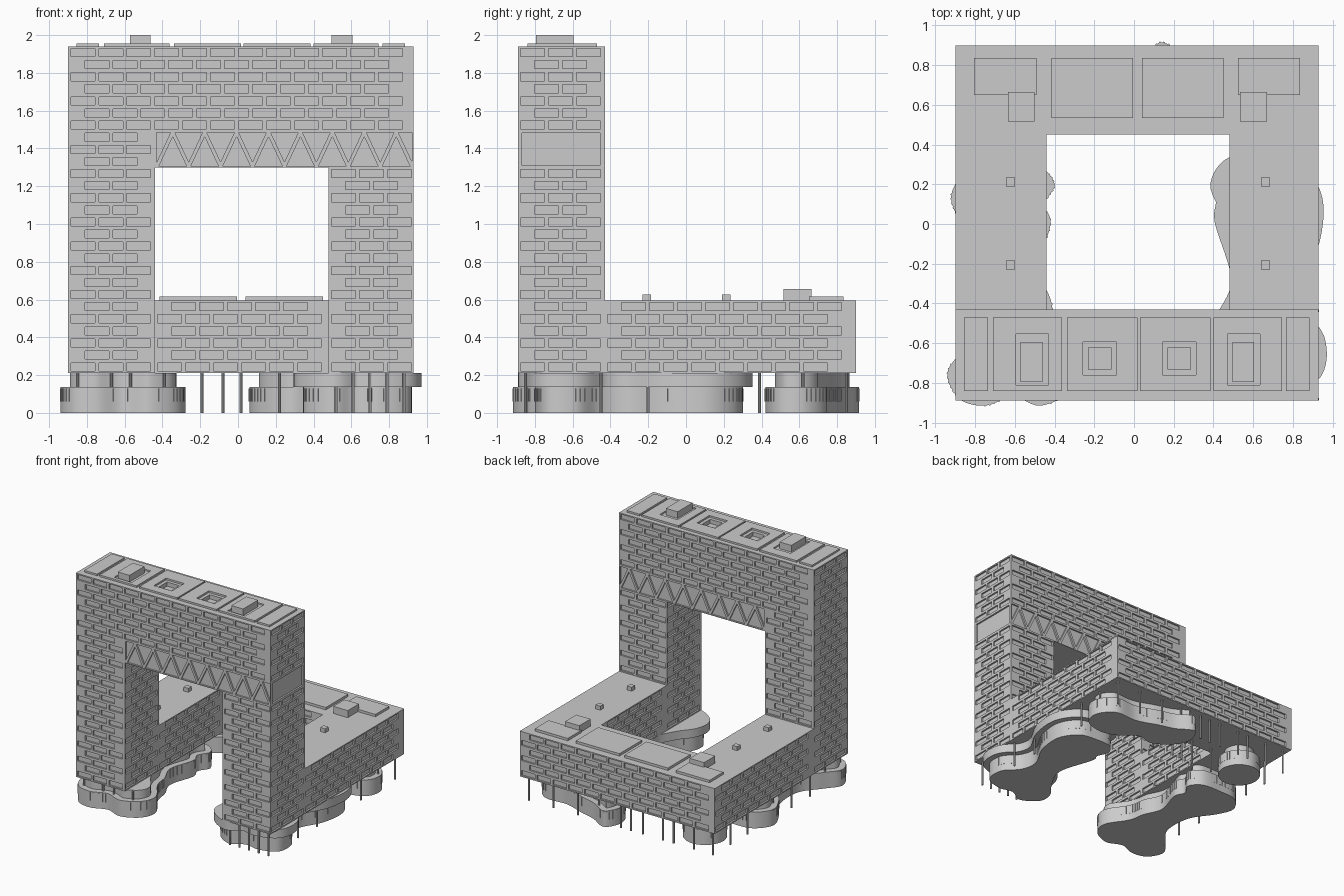
import bpy, bmesh, math
from mathutils import Vector, Matrix

if "Cube" in bpy.data.objects:
    bpy.data.objects.remove(bpy.data.objects["Cube"])

Z0, TOP, ROW = 0.21, 1.94, 1.73 / 27
PITCH, WIN, DEPTH = 0.148, 0.127, 0.014
X0, X1, IX0, IX1 = -0.90, 0.93, -0.44, 0.48
Y0, YT, YC, Y1 = -0.89, -0.43, 0.45, 0.90
ZLOW, ZARCH, ZTRUSS = Z0 + 6 * ROW, Z0 + 17 * ROW, Z0 + 20 * ROW


def finish(bm, name, smooth=False):
    me = bpy.data.meshes.new(name)
    bm.to_mesh(me)
    bm.free()
    ob = bpy.data.objects.new(name, me)
    bpy.context.collection.objects.link(ob)
    if smooth:
        bpy.ops.object.select_all(action='DESELECT')
        ob.select_set(True)
        bpy.context.view_layer.objects.active = ob
        bpy.ops.object.shade_smooth_by_angle(angle=math.radians(35))
    return ob


def face(bm, pts):
    bm.faces.new([bm.verts.new(p) for p in pts])


def flat(bm, x0, x1, y0, y1, z, up=True):
    pts = [(x0, y0, z), (x1, y0, z), (x1, y1, z), (x0, y1, z)]
    face(bm, pts if up else pts[::-1])


def strip(bm, p, q, za, zb, spans, m, depth=DEPTH):
    """Wall strip from p to q (outside on the right) with sunk openings."""
    p, q = Vector((*p, 0)), Vector((*q, 0))
    w = (q - p).length
    u = (q - p) / w
    n = Vector((u.y, -u.x, 0))

    def quad(*c):
        face(bm, [p + u * a + Vector((0, 0, z)) - n * d for a, z, d in c])

    def rect(a, b, z, t, d=0):
        if b > a and t > z:
            quad((a, z, d), (b, z, d), (b, t, d), (a, t, d))
    lo, hi = za + m, zb - m
    rect(0, w, za, lo)
    rect(0, w, hi, zb)
    last = 0
    for a, b in spans:
        rect(last, a, lo, hi)
        rect(a, b, lo, hi, depth)
        c = [(a, lo), (b, lo), (b, hi), (a, hi)]
        for i in range(4):
            e, f = c[i], c[(i + 1) % 4]
            quad((*e, 0), (*f, 0), (*f, depth), (*e, depth))
        last = b
    rect(last, w, lo, hi)


def wall(bm, p, q, r0, r1):
    """Rows of staggered windows, like running-bond brick."""
    w = (Vector(q) - Vector(p)).length
    for r in range(r0, r1):
        a, spans = 0.015 + (r % 2) * PITCH / 2, []
        while a + WIN <= w - 0.008:
            spans.append((a, a + WIN))
            a += PITCH
        strip(bm, p, q, Z0 + r * ROW, Z0 + (r + 1) * ROW, spans, 0.0105)


def stack(bm, *levels):
    """Loft stacked rectangles (x0, x1, y0, y1, z) and cap the last."""
    loops = [[(a, c, z), (b, c, z), (b, d, z), (a, d, z)] for a, b, c, d, z in levels]
    for s, t in zip(loops, loops[1:]):
        for i in range(4):
            j = (i + 1) % 4
            face(bm, [s[i], s[j], t[j], t[i]])
    face(bm, loops[-1])


def bar(bm, p, q, side, w, d):
    """Box from p to q, w wide across and d thick along side."""
    p, q, side = Vector(p), Vector(q), Vector(side).normalized()
    ax = (q - p).normalized()
    mat = Matrix((ax, side, ax.cross(side))).transposed().to_4x4()
    mat.translation = (p + q) / 2
    bmesh.ops.create_cube(bm, size=1, matrix=mat @ Matrix.Diagonal(((q - p).length, d, w, 1)))


# tower: a tall frame with an arch opening
bm = bmesh.new()
for a, b in ((X0, IX0), (IX1, X1)):
    wall(bm, (a, Y0), (b, Y0), 0, 17)
    wall(bm, (b, YT), (a, YT), 6, 17)
    flat(bm, a, b, Y0, YT, Z0, False)
wall(bm, (X0, Y0), (IX0, Y0), 17, 20)
wall(bm, (IX0, YT), (X0, YT), 17, 20)
wall(bm, (X0, Y0), (X1, Y0), 20, 27)
wall(bm, (X1, YT), (X0, YT), 20, 27)
wall(bm, (X0, YT), (X0, Y0), 0, 27)
wall(bm, (X1, Y0), (X1, YT), 0, 17)
wall(bm, (X1, Y0), (X1, YT), 20, 27)
strip(bm, (X1, Y0), (X1, YT), ZARCH, ZTRUSS, [(0.022, 0.435)], 0.01)
wall(bm, (IX0, Y0), (IX0, YT), 0, 17)
wall(bm, (IX1, YT), (IX1, Y0), 0, 17)
flat(bm, IX0, IX1, Y0, YT, ZARCH, False)
for p, q in (((IX0, Y0), (X1, Y0)), ((X1, YT), (IX0, YT))):
    strip(bm, p, q, ZARCH, ZTRUSS, [(0.008, 1.362)], 0.006)
# roof deck, left open under the two skylights
PY = (-0.84, -0.47)
flat(bm, X0, X1, Y0, PY[0], TOP)
flat(bm, X0, X1, PY[1], YT, TOP)
for a, b in ((X0, -0.338), (0.017, 0.03), (0.385, X1)):
    flat(bm, a, b, *PY, TOP)
finish(bm, "tower")

# zigzag truss bars on both faces of the lintel
bm = bmesh.new()
for y in (Y0 + DEPTH / 2, YT - DEPTH / 2):
    for i in range(8):
        a = IX0 + 0.01 + i * 0.169
        for s, t in ((a, a + 0.0845), (a + 0.169, a + 0.0845)):
            bar(bm, (s, y, ZARCH + 0.006), (t, y, ZTRUSS - 0.006), (0, 1, 0), 0.02, DEPTH - 0.0005)
finish(bm, "truss_bars")

# tower roof panels, rooftop boxes and skylight pits
bm = bmesh.new()
HI = 1.955
for a, b in ((-0.855, -0.735), (0.765, 0.885)):
    stack(bm, (a, b, *PY, TOP), (a, b, *PY, HI))
for a, b, h0, h1, c0, c1 in ((-0.71, -0.363, -0.595, -0.43, -0.572, -0.462),
                             (0.40, 0.745, 0.47, 0.635, 0.495, 0.605)):
    h, c = (h0, h1, -0.81, -0.555), (c0, c1, -0.795, -0.595)
    stack(bm, (a, b, *PY, TOP), (a, b, *PY, HI), (*h, HI), (*h, TOP + 0.003),
          (*c, TOP + 0.003), (*c, 2.0))
for a, b, h0 in ((-0.338, 0.017, -0.258), (0.03, 0.385, 0.143)):
    h = (h0, h0 + 0.17, -0.76, -0.595)
    c = (h0 + 0.028, h0 + 0.142, -0.732, -0.623)
    stack(bm, (a, b, *PY, TOP), (a, b, *PY, HI), (*h, HI), (*h, HI - 0.015),
          (*c, HI - 0.015), (*c, HI - 0.05))
finish(bm, "tower_roof_panels")

# low U-shaped wing around the courtyard
bm = bmesh.new()
wall(bm, (X1, YT), (X1, Y1), 0, 6)
wall(bm, (X1, Y1), (X0, Y1), 0, 6)
wall(bm, (X0, Y1), (X0, YT), 0, 6)
wall(bm, (IX0, YT), (IX0, YC), 0, 6)
wall(bm, (IX0, YC), (IX1, YC), 0, 6)
wall(bm, (IX1, YC), (IX1, YT), 0, 6)
for z, up in ((Z0, False), (ZLOW, True)):
    flat(bm, X0, IX0, YT, YC, z, up)
    flat(bm, IX1, X1, YT, YC, z, up)
    flat(bm, X0, X1, YC, Y1, z, up)
finish(bm, "courtyard_wing")

# low roof panels, boxes and small vents
bm = bmesh.new()
for a, b, c, d, h in ((-0.805, -0.49, 0.65, 0.835, 0.615), (-0.415, -0.005, 0.535, 0.835, 0.615),
                      (0.04, 0.45, 0.535, 0.835, 0.615), (0.525, 0.835, 0.65, 0.835, 0.615),
                      (-0.635, -0.50, 0.515, 0.665, 0.655), (0.535, 0.67, 0.515, 0.665, 0.655)):
    stack(bm, (a, b, c, d, ZLOW), (a, b, c, d, h))
for x in (-0.645, 0.64):
    for y in (-0.23, 0.19):
        stack(bm, (x, x + 0.045, y, y + 0.045, ZLOW), (x, x + 0.045, y, y + 0.045, 0.628))
finish(bm, "wing_roof_panels")


# free-form podiums: smooth closed outlines
def outline(pts, n=6):
    pts, out = [Vector(p) for p in pts], []
    for i in range(len(pts)):
        a, b, c, d = (pts[(i + k) % len(pts)] for k in (-1, 0, 1, 2))
        for s in range(n):
            t = s / n
            out.append(0.5 * (2 * b + (c - a) * t + (2 * a - 5 * b + 4 * c - d) * t ** 2
                              + (3 * b - a - 3 * c + d) * t ** 3))
    return out


def normals(pts):
    k = len(pts)
    tan = [(pts[(i + 1) % k] - pts[i - 1]).normalized() for i in range(k)]
    return [Vector((t.y, -t.x)) for t in tan]


def prism(bm, pts, za, zb):
    k = len(pts)
    lo = [bm.verts.new((*p, za)) for p in pts]
    hi = [bm.verts.new((*p, zb)) for p in pts]
    bm.faces.new(lo[::-1])
    bm.faces.new(hi)
    for i in range(k):
        j = (i + 1) % k
        bm.faces.new((lo[i], lo[j], hi[j], hi[i]))


LEFT = [(-.75, -.915), (-.61, -.87), (-.47, -.915), (-.32, -.84), (-.28, -.70), (-.39, -.52),
        (-.42, -.38), (-.48, -.22), (-.42, .0), (-.45, .1), (-.40, .2), (-.48, .29), (-.65, .30),
        (-.82, .28), (-.92, .15), (-.87, 0), (-.74, -.2), (-.73, -.45), (-.85, -.62),
        (-.94, -.75), (-.88, -.88)]
RIGHT = [(.50, -.84), (.36, -.75), (.36, -.62), (.46, -.48), (.54, -.28), (.455, .02), (.47, .1),
         (.435, .2), (.50, .29), (.65, .30), (.80, .27), (.90, .12), (.88, -.1), (.78, -.3),
         (.80, -.45), (.91, -.58), (.90, -.74), (.75, -.80), (.62, -.78)]
BACK = [(.06, .78), (.12, .64), (.27, .54), (.42, .56), (.56, .46), (.72, .42), (.88, .48),
        (.91, .62), (.80, .74), (.60, .74), (.42, .80), (.28, .84), (.13, .915)]
ROUND = [(-.6 + .17 * math.cos(a * math.pi / 4), .6 + .17 * math.sin(a * math.pi / 4)) for a in range(8)]
for name, ctrl in (("left", LEFT), ("right", RIGHT), ("back", BACK), ("round", ROUND)):
    pts = outline(ctrl)
    nor = normals(pts)
    bm = bmesh.new()
    prism(bm, pts, 0, 0.137)
    finish(bm, name + "_podium", True)
    bm = bmesh.new()
    prism(bm, [p - n * 0.05 for p, n in zip(pts, nor)], 0.137, Z0)
    finish(bm, name + "_upper_lobby", True)
    # narrow window slits in groups
    bm = bmesh.new()
    for i, (p, n) in enumerate(zip(pts, nor)):
        if i % 14 < 8:
            bar(bm, (*p, 0.06), (*p, 0.13), (*n, 0), 0.008, 0.006)
    finish(bm, name + "_window_slits")

# slender columns under the building edges
bm = bmesh.new()
spots = [(x, -.85) for x in (-.85, -.67, -.57, -.39, .52, .61, .70, .79, .88)]
spots += [(x, .85) for x in (-.85, -.67, -.48, -.38, -.19, -.08, .015, .22, .42, .65, .88)]
spots += [(x, .50) for x in (-.39, -.19, -.08, .015, .22, .42)]
spots += [(x, y) for x in (-.85, .88) for y in (-.65, -.45, -.2, .05, .39, .62)]
for x, y in spots:
    bmesh.ops.create_cone(bm, cap_ends=True, segments=8, radius1=0.008, radius2=0.008,
                          depth=Z0, matrix=Matrix.Translation((x, y, Z0 / 2)))
finish(bm, "columns", True)
